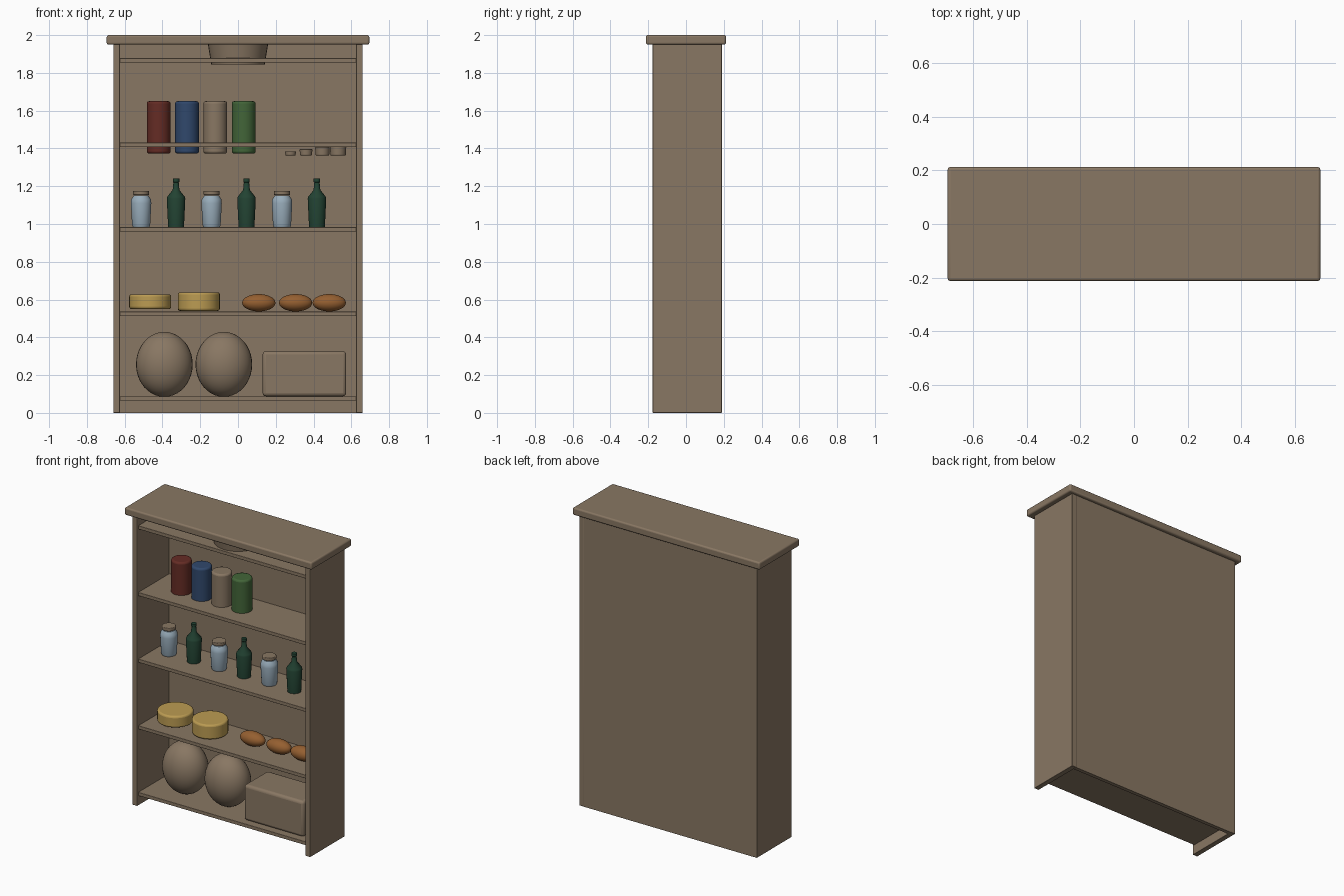
import bpy, bmesh, math

cube = bpy.data.objects.get("Cube")
if cube:
    bpy.data.objects.remove(cube, do_unlink=True)


def material(name, r, g, b):
    m = bpy.data.materials.new(name)
    m.use_nodes = True
    m.diffuse_color = (r, g, b, 1)
    m.node_tree.nodes["Principled BSDF"].inputs["Base Color"].default_value = (r, g, b, 1)
    return m


wood = material("brown wood", 0.25, 0.185, 0.125)
red = material("dark red", 0.13, 0.025, 0.018)
blue = material("navy blue", 0.03, 0.065, 0.15)
green = material("leaf green", 0.055, 0.13, 0.04)
bottle_green = material("bottle green", 0.016, 0.055, 0.032)
glass = material("pale blue glass", 0.32, 0.42, 0.5)
cheese_yellow = material("cheese yellow", 0.5, 0.33, 0.085)
crust = material("bread crust", 0.3, 0.115, 0.03)


def finish(name, bm, mat, location=(0, 0, 0), bevel=0):
    mesh = bpy.data.meshes.new(name)
    bmesh.ops.recalc_face_normals(bm, faces=bm.faces)
    bm.to_mesh(mesh)
    bm.free()
    mesh.materials.append(mat)
    ob = bpy.data.objects.new(name, mesh)
    ob.location = location
    bpy.context.collection.objects.link(ob)
    if bevel:
        mod = ob.modifiers.new("Rounded edges", 'BEVEL')
        mod.width = bevel
        mod.segments = 3
        mod.limit_method = 'ANGLE'
    bpy.ops.object.select_all(action='DESELECT')
    ob.select_set(True)
    bpy.context.view_layer.objects.active = ob
    bpy.ops.object.shade_smooth_by_angle(angle=math.radians(40))
    return ob


def box(name, x, y, z, mat=wood, bevel=0.003):
    """Box from (min, max) ranges."""
    bm = bmesh.new()
    bmesh.ops.create_cube(bm, size=1)
    spans = (x, y, z)
    for v in bm.verts:
        v.co = [(s[1] - s[0]) * c for s, c in zip(spans, v.co)]
    return finish(name, bm, mat, [(s[0] + s[1]) / 2 for s in spans], bevel)


def lathe(name, profile, x, z, mat, bevel=0, sides=32):
    """Turned solid from (radius, height) points, bottom to top."""
    bm = bmesh.new()
    rings = [[bm.verts.new((r * math.cos(math.tau * i / sides), r * math.sin(math.tau * i / sides), h))
              for i in range(sides)] for r, h in profile]
    for low, high in zip(rings, rings[1:]):
        for i in range(sides):
            j = (i + 1) % sides
            bm.faces.new((low[i], low[j], high[j], high[i]))
    bm.faces.new(rings[0][::-1])
    bm.faces.new(rings[-1])
    return finish(name, bm, mat, (x, 0, z), bevel)


def ellipsoid(name, x, z, radii, mat):
    bm = bmesh.new()
    bmesh.ops.create_uvsphere(bm, u_segments=32, v_segments=20, radius=1)
    bmesh.ops.scale(bm, vec=radii, verts=bm.verts)
    return finish(name, bm, mat, (x, 0, z))


# Cabinet carcass
box("top_board", (-0.695, 0.695), (-0.2125, 0.2125), (1.95, 2), bevel=0.01)
for side, x in (("right", (-0.66, -0.625)), ("left", (0.625, 0.66))):
    box(side + "_side_panel", x, (-0.177, 0.19), (0, 1.955))
box("back_panel", (-0.627, 0.627), (0.163, 0.189), (0, 1.955), bevel=0)
for i in range(5):
    z = 0.065 + 0.4475 * i
    box(f"shelf_{i + 1}", (-0.627, 0.627), (-0.165, 0.18), (z, z + 0.023), bevel=0.002)

# Top shelf: mixing bowl
lathe("mixing_bowl", [(0.142, 0), (0.16, 0.11)], 0, 1.845, wood)

# Fourth shelf: canisters and small cups
for i, mat in enumerate((red, blue, wood, green)):
    lathe(f"canister_{i + 1}", [(0.063, 0), (0.063, 0.277)], -0.42 + 0.15 * i, 1.373, mat, 0.012)
for i, x in enumerate((0.278, 0.36, 0.447, 0.53)):
    r = 0.029 + 0.005 * i
    lathe(f"small_cup_{i + 1}", [(r * 0.92, 0), (r, 0.022 + 0.011 * i)], x, 1.363, wood, 0.004)

# Third shelf: jars and bottles
for i in range(3):
    x = -0.513 + 0.373 * i
    lathe(f"jar_{i + 1}", [(0.044, 0), (0.048, 0.01), (0.054, 0.125), (0.052, 0.145), (0.039, 0.165)],
          x, 0.985, glass)
    lathe(f"jar_lid_{i + 1}", [(0.043, 0), (0.043, 0.022)], x, 1.154, wood, 0.004)
    lathe(f"bottle_{i + 1}", [(0.042, 0), (0.049, 0.15), (0.046, 0.16), (0.018, 0.195),
                             (0.014, 0.235), (0.017, 0.238), (0.017, 0.255)],
          x + 0.185, 0.985, bottle_green)

# Second shelf: cheese wheels and loaves
for i, (x, z, h) in enumerate(((-0.465, 0.55, 0.078), (-0.207, 0.54, 0.098))):
    lathe(f"cheese_wheel_{i + 1}", [(0.111, 0), (0.111, h)], x, z, cheese_yellow, 0.012)
for i, x in enumerate((0.11, 0.305, 0.483)):
    ellipsoid(f"loaf_{i + 1}", x, 0.583, (0.088, 0.05, 0.046), crust)

# Bottom shelf: sacks and crate
for i, x in enumerate((-0.39, -0.075)):
    ellipsoid(f"sack_{i + 1}", x, 0.257, (0.15, 0.125, 0.172), wood)
box("crate", (0.13, 0.573), (-0.125, 0.125), (0.088, 0.327), bevel=0.018)
